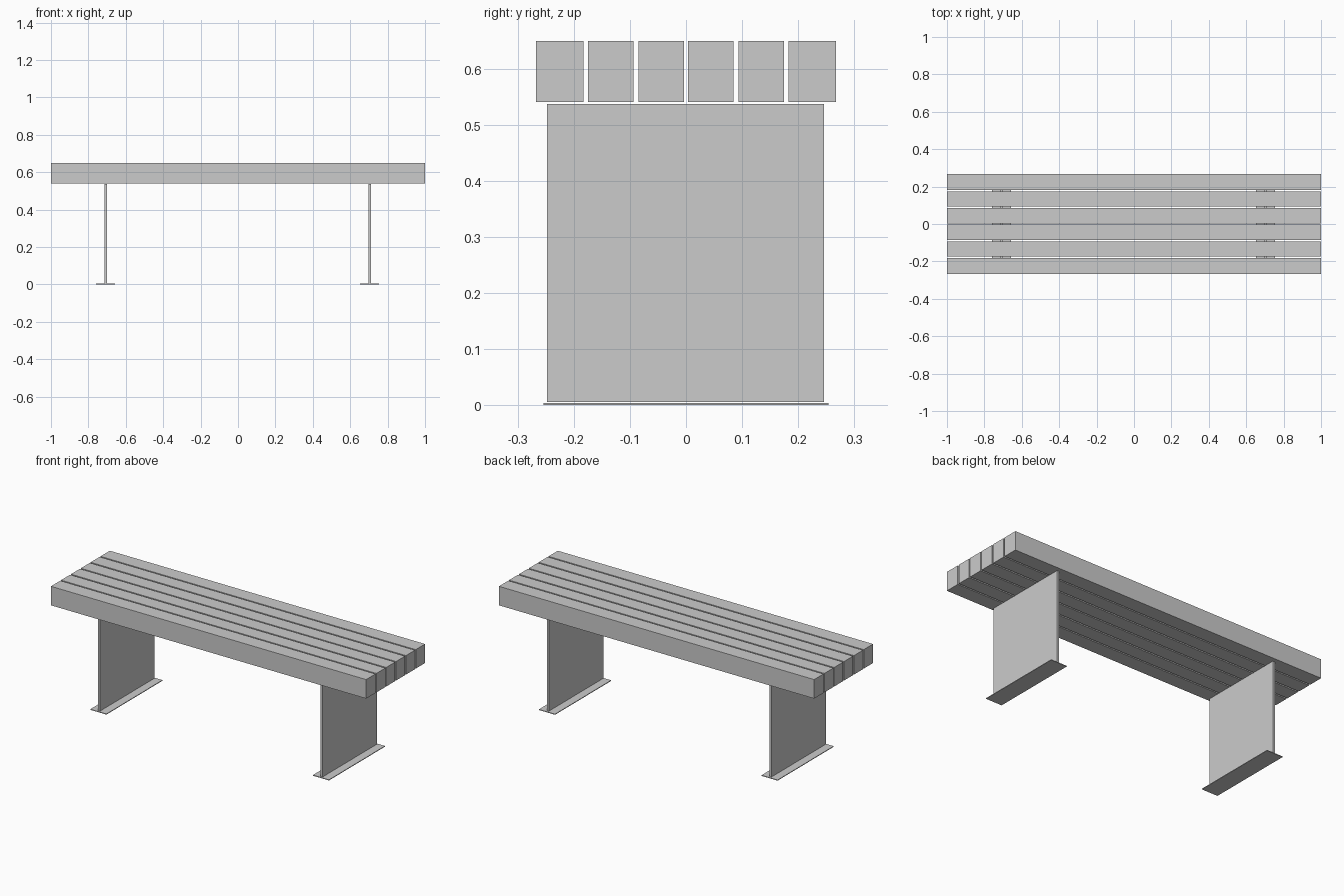
import bpy

if "Cube" in bpy.data.objects:
    bpy.data.objects.remove(bpy.data.objects["Cube"])


def box(name, x, y, z):
    """Box spanning the given (min, max) ranges."""
    bpy.ops.mesh.primitive_cube_add(size=1, location=[(a + b) / 2 for a, b in (x, y, z)])
    o = bpy.context.object
    o.name = name
    o.scale = [b - a for a, b in (x, y, z)]
    bpy.ops.object.transform_apply(location=False, rotation=False, scale=True)
    return o


# Six seat slats, the outer pair slightly wider
for i, (y0, y1) in enumerate([(0.004, 0.085), (0.0935, 0.1745), (0.1825, 0.267)]):
    box(f"seat_slat_back_{i + 1}", (-1, 1), (y0, y1), (0.54, 0.649))
    box(f"seat_slat_front_{i + 1}", (-1, 1), (-y1, -y0), (0.54, 0.649))

# Upright leg panels on thin foot plates
for side, cx in (("left", -0.708), ("right", 0.704)):
    box(f"{side}_leg_panel", (cx - 0.0065, cx + 0.0065), (-0.248, 0.246), (0.006, 0.537))
    box(f"{side}_foot_plate", (cx - 0.051, cx + 0.051), (-0.254, 0.254), (0, 0.004))
